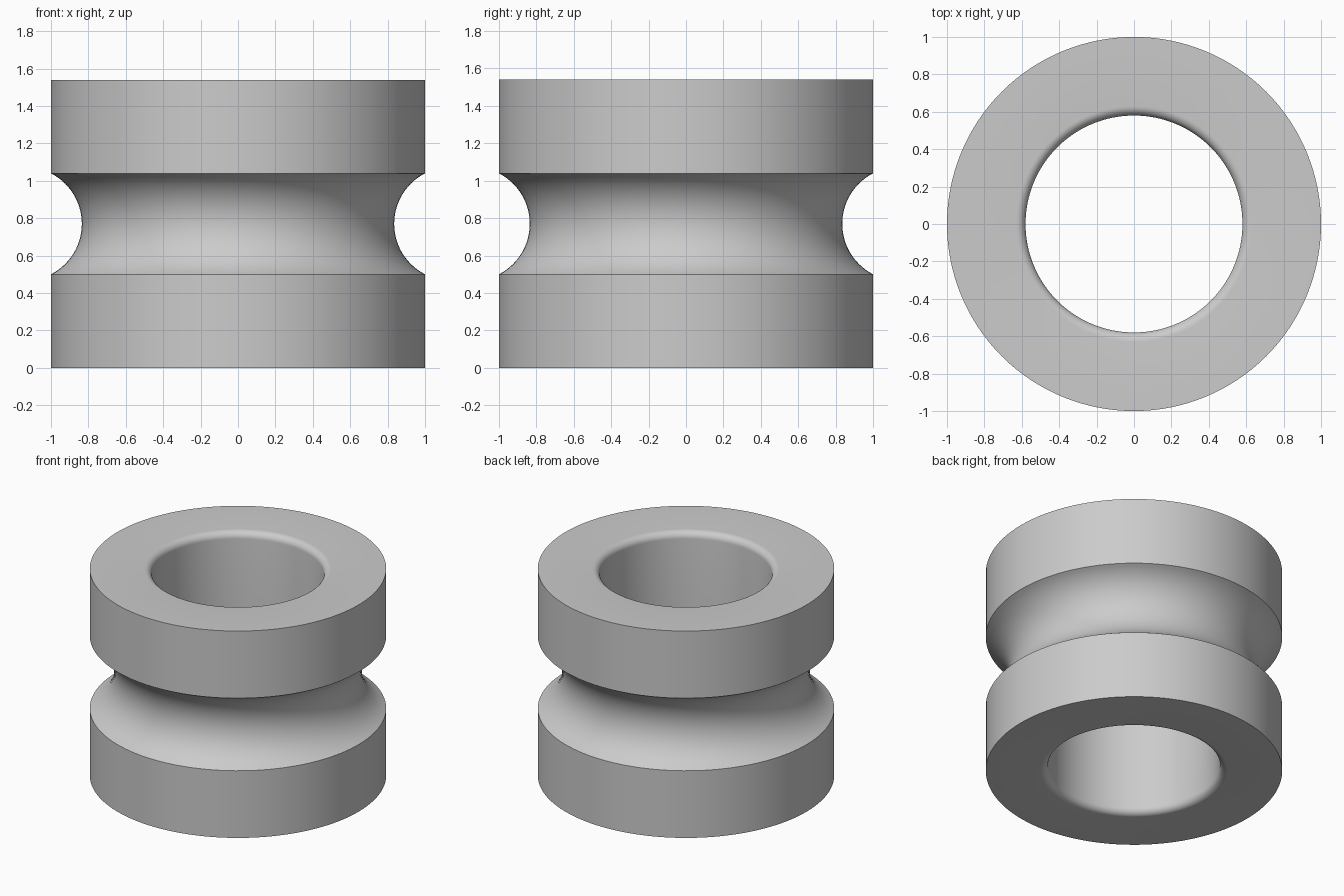
import bpy
import bmesh
import math

cube = bpy.data.objects.get("Cube")
if cube:
    bpy.data.objects.remove(cube, do_unlink=True)

HEIGHT, OUTER, BORE, FILLET = 1.54, 1.0, 0.58, 0.05
GROOVE_HALF, GROOVE_DEPTH = 0.27, 0.165
SEGMENTS = 128
MID = HEIGHT / 2


def arc(cx, cz, radius, start, end, steps):
    """Points (radius, height) along a circular arc, angles in radians."""
    return [(cx + radius * math.cos(start + (end - start) * i / steps),
             cz + radius * math.sin(start + (end - start) * i / steps))
            for i in range(steps + 1)]


# Closed half section: outer wall with round groove, then filleted bore
groove_r = (GROOVE_HALF ** 2 + GROOVE_DEPTH ** 2) / (2 * GROOVE_DEPTH)
groove_x = OUTER - GROOVE_DEPTH + groove_r
half_angle = math.asin(GROOVE_HALF / groove_r)
profile = [(OUTER, 0)]
profile += arc(groove_x, MID, groove_r, math.pi + half_angle, math.pi - half_angle, 28)
profile += [(OUTER, HEIGHT)]
profile += arc(BORE + FILLET, HEIGHT - FILLET, FILLET, math.pi / 2, math.pi, 8)
profile += arc(BORE + FILLET, FILLET, FILLET, math.pi, math.pi * 1.5, 8)

# Revolve the section around the vertical axis
bm = bmesh.new()
verts = [bm.verts.new((r, 0, z)) for r, z in profile]
edges = [bm.edges.new((verts[i - 1], verts[i])) for i in range(len(verts))]
bmesh.ops.spin(bm, geom=verts + edges, cent=(0, 0, 0), axis=(0, 0, 1),
               angle=math.tau, steps=SEGMENTS, use_merge=True)
bmesh.ops.remove_doubles(bm, verts=bm.verts, dist=0.0001)
bmesh.ops.recalc_face_normals(bm, faces=bm.faces)
mesh = bpy.data.meshes.new("grooved_ring")
bm.to_mesh(mesh)
bm.free()
ring = bpy.data.objects.new("grooved_ring", mesh)
bpy.context.collection.objects.link(ring)

# Plain grey finish
grey = bpy.data.materials.new("light_grey")
grey.use_nodes = True
colour = (0.6, 0.6, 0.6, 1)
grey.diffuse_color = colour
grey.node_tree.nodes["Principled BSDF"].inputs["Base Color"].default_value = colour
mesh.materials.append(grey)

# Smooth curves, crisp rims
bpy.ops.object.select_all(action='DESELECT')
ring.select_set(True)
bpy.context.view_layer.objects.active = ring
bpy.ops.object.shade_smooth_by_angle(angle=math.radians(30))
